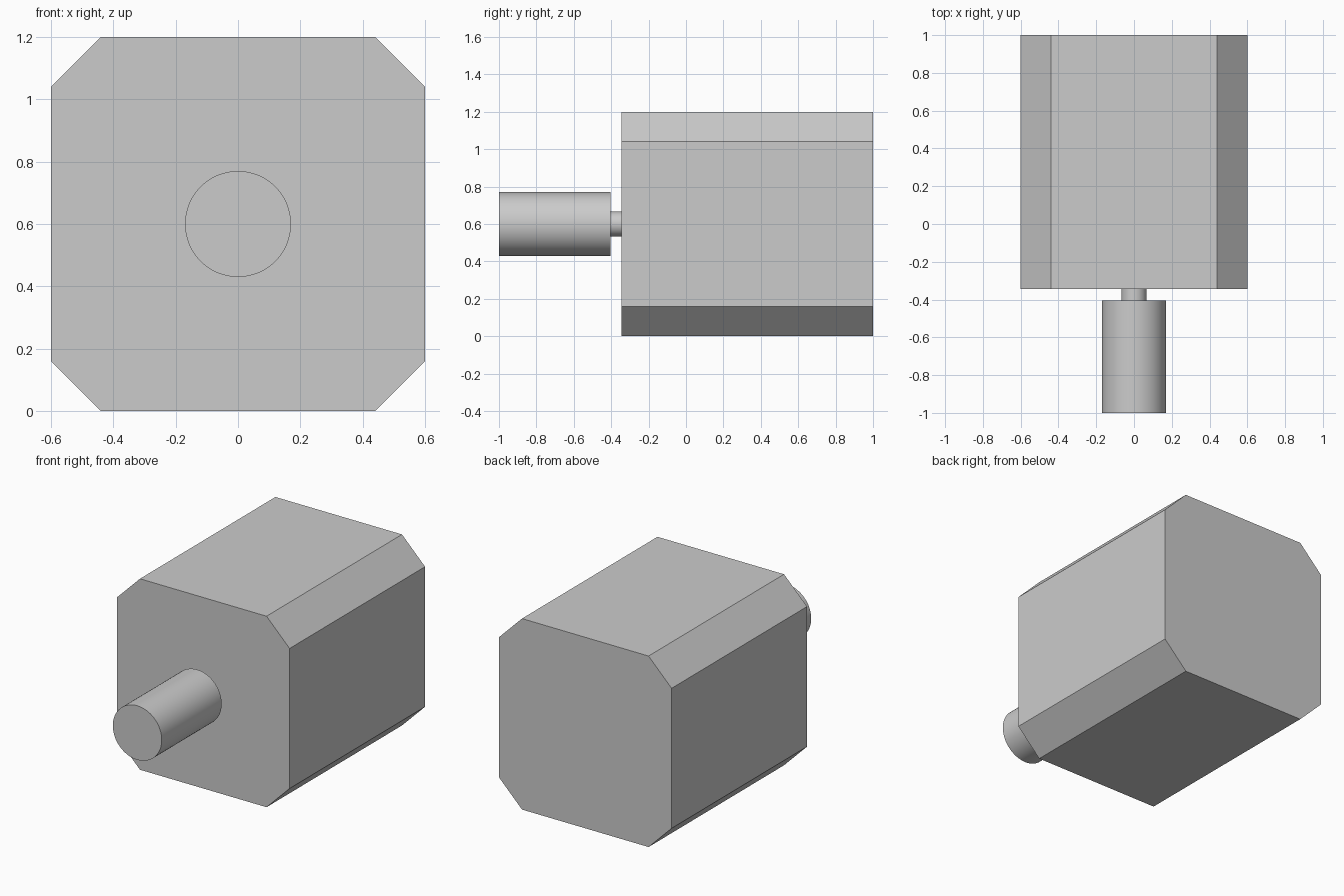
import bpy
import bmesh
import math

cube = bpy.data.objects.get("Cube")
if cube:
    bpy.data.objects.remove(cube, do_unlink=True)

# Single plain grey for every part
grey = bpy.data.materials.new("plain_grey")
grey.use_nodes = True
colour = (0.6, 0.6, 0.6, 1)
grey.diffuse_color = colour
grey.node_tree.nodes["Principled BSDF"].inputs["Base Color"].default_value = colour

HALF, CHAMFER, AXIS_Z = 0.6, 0.16, 0.6
BODY_FRONT, BODY_BACK = -0.345, 1.0
SHAFT_FRONT, SHAFT_BACK = -1.0, -0.405


def motor_body():
    """Square block with its four lengthwise corners chamfered."""
    inner = HALF - CHAMFER
    corners = []
    for sx, sz in ((1, 1), (-1, 1), (-1, -1), (1, -1)):
        pair = [(sx * HALF, sz * inner), (sx * inner, sz * HALF)]
        corners += pair if sx * sz > 0 else pair[::-1]
    bm = bmesh.new()
    face = bm.faces.new([bm.verts.new((x, BODY_FRONT, AXIS_Z + z)) for x, z in corners])
    back = bmesh.ops.extrude_face_region(bm, geom=[face])
    moved = [v for v in back["geom"] if isinstance(v, bmesh.types.BMVert)]
    bmesh.ops.translate(bm, verts=moved, vec=(0, BODY_BACK - BODY_FRONT, 0))
    bmesh.ops.recalc_face_normals(bm, faces=bm.faces)
    mesh = bpy.data.meshes.new("motor_body")
    bm.to_mesh(mesh)
    bm.free()
    mesh.materials.append(grey)
    bpy.context.collection.objects.link(bpy.data.objects.new("motor_body", mesh))


def rod(name, radius, front, back):
    """Smooth round bar lying along the front-to-back axis."""
    bpy.ops.mesh.primitive_cylinder_add(
        vertices=64, radius=radius, depth=back - front,
        location=(0, (front + back) / 2, AXIS_Z), rotation=(math.pi / 2, 0, 0))
    bar = bpy.context.object
    bar.name = name
    bar.data.materials.append(grey)
    bpy.ops.object.shade_smooth_by_angle()


motor_body()
rod("shaft_neck", 0.067, SHAFT_BACK, BODY_FRONT)
rod("drive_shaft", 0.17, SHAFT_FRONT, SHAFT_BACK)
